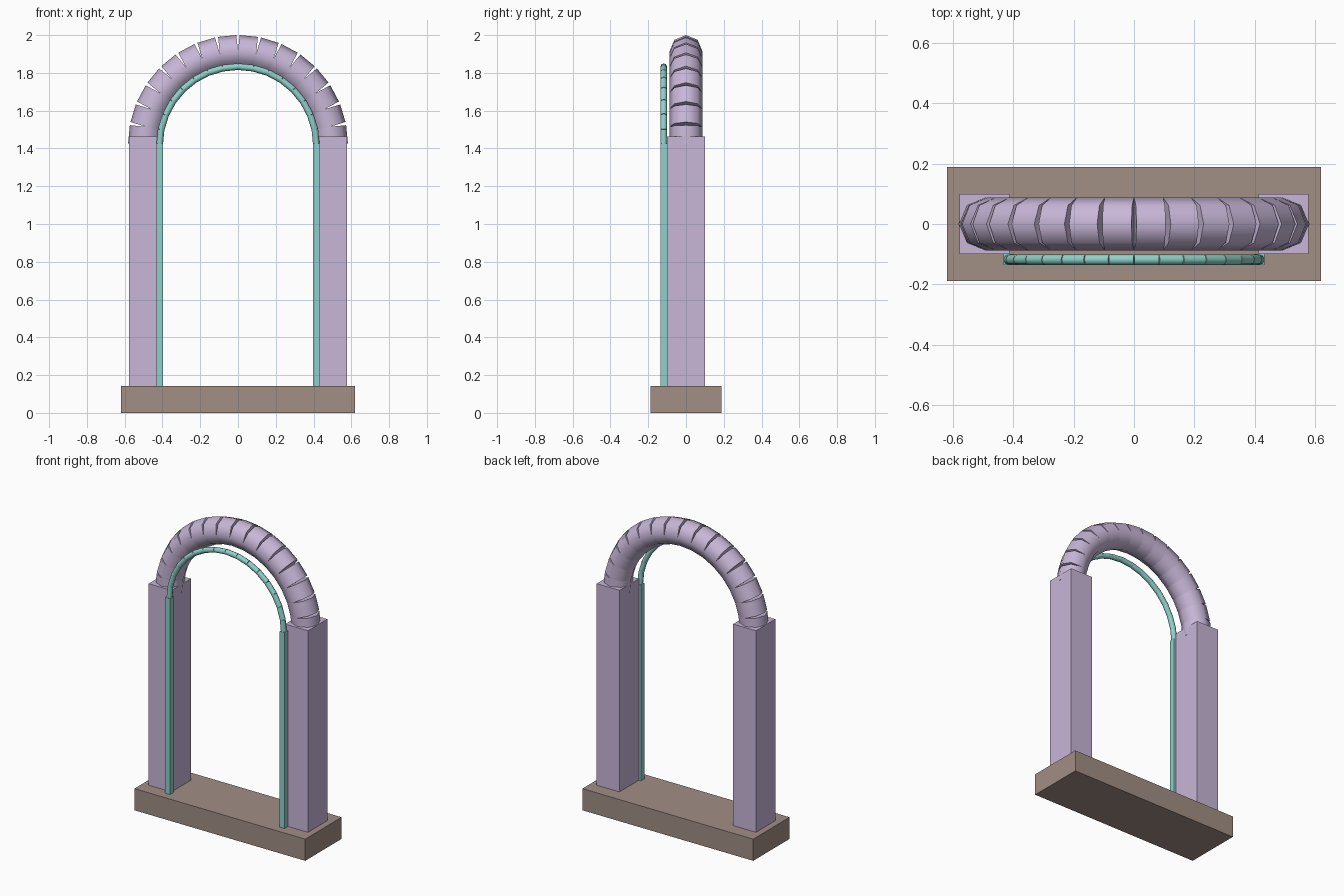
import bpy
import math
from mathutils import Vector

if "Cube" in bpy.data.objects:
    bpy.data.objects.remove(bpy.data.objects["Cube"], do_unlink=True)


def material(name, rgb):
    linear = [((c / 255 + 0.055) / 1.055) ** 2.4 for c in rgb] + [1]
    mat = bpy.data.materials.new(name)
    mat.use_nodes = True
    mat.diffuse_color = linear
    mat.node_tree.nodes["Principled BSDF"].inputs["Base Color"].default_value = linear
    return mat


lilac = material("lilac", (200, 183, 216))
teal = material("teal", (143, 209, 202))
brown = material("warm brown", (161, 142, 133))


def box(name, low, high, mat):
    low, high = Vector(low), Vector(high)
    bpy.ops.mesh.primitive_cube_add(size=1, location=(low + high) / 2)
    obj = bpy.context.object
    obj.name = name
    obj.scale = high - low
    bpy.ops.object.transform_apply(location=False, rotation=False, scale=True)
    obj.data.materials.append(mat)


def arch(name, radius, tube, y, mat):
    # Straight cylinders placed on the chords of a half circle
    step = math.pi / SEGMENTS
    for i in range(SEGMENTS):
        angle = (i + 0.5) * step
        reach = radius * math.cos(step / 2)
        bpy.ops.mesh.primitive_cylinder_add(
            vertices=8, radius=tube, depth=2 * radius * math.sin(step / 2),
            location=(reach * math.cos(angle), y, SPRING + reach * math.sin(angle)),
            rotation=(0, -angle, 0))
        obj = bpy.context.object
        obj.name = f"{name}_{i + 1}"
        obj.data.materials.append(mat)
        bpy.ops.object.shade_smooth_by_angle(angle=math.radians(50))


SEGMENTS = 16
SPRING = 1.418    # height of the arch centre
BASE_TOP = 0.142

# Base slab
box("base", (-0.619, -0.188, 0), (0.619, 0.188, BASE_TOP), brown)

# Pillars and slim trim posts on both sides
for side, s in (("left", 1), ("right", -1)):
    x = s * 0.495
    box(side + "_pillar", (x - 0.0825, -0.1, BASE_TOP), (x + 0.0825, 0.1, 1.463), lilac)
    x = s * 0.415
    box(side + "_trim_post", (x - 0.0175, -0.136, BASE_TOP), (x + 0.0175, -0.1, 1.425), teal)

# Main arch and the thin trim arch in front of it
arch("arch_segment", 0.495, 0.0875, 0, lilac)
arch("trim_arch_segment", 0.415, 0.0175, -0.118, teal)
